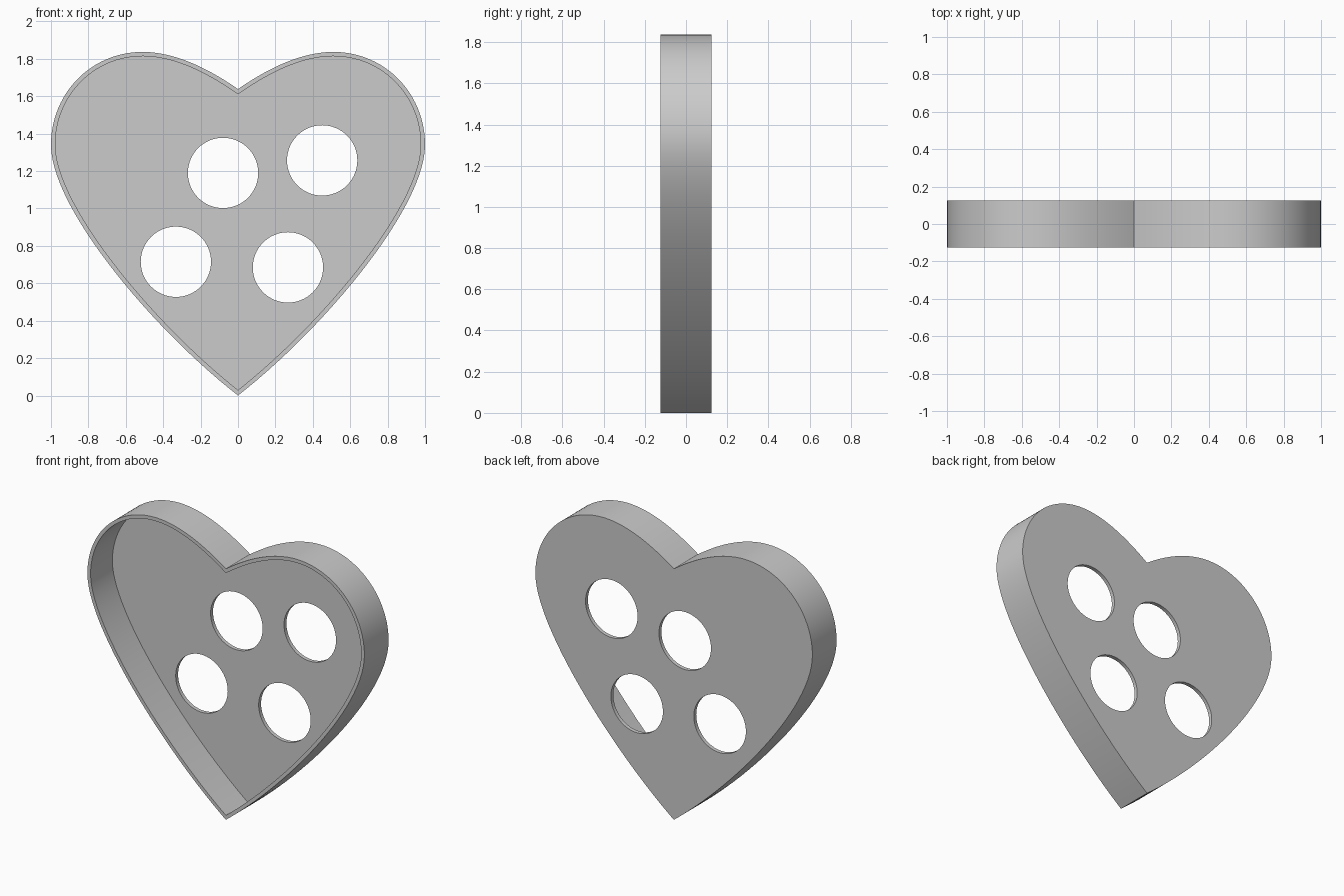
import bpy, bmesh, math
from mathutils import Vector
from mathutils.geometry import interpolate_bezier

cube = bpy.data.objects.get("Cube")
if cube:
    bpy.data.objects.remove(cube, do_unlink=True)

FRONT, FLOOR, BACK = -0.125, 0.1, 0.125
WALL, HOLE_RADIUS = 0.023, 0.188
HOLES = [(-0.08, 1.19), (0.45, 1.257), (-0.332, 0.715), (0.267, 0.685)]


def heart_outline():
    """Closed clockwise outline: right half from notch to tip, then mirrored."""
    segments = [
        ((0, 1.638), (0.16, 1.75), (0.34, 1.837), (0.51, 1.837)),
        ((0.51, 1.837), (0.785, 1.837), (1, 1.615), (1, 1.34)),
        ((1, 1.34), (1, 1.0), (0.45, 0.35), (0, 0)),
    ]
    half = []
    for seg in segments:
        pts = interpolate_bezier(*[Vector(p) for p in seg], 28)
        half += [p.to_2d() for p in pts[:-1]]
    tip = Vector((0, 0))
    return half + [tip] + [Vector((-p.x, p.y)) for p in reversed(half[1:])]


def inset(points, distance):
    """Move a clockwise outline inward by an even distance, with mitred corners."""
    result = []
    for i, p in enumerate(points):
        a = (p - points[i - 1]).normalized()
        b = (points[(i + 1) % len(points)] - p).normalized()
        n1, n2 = Vector((a.y, -a.x)), Vector((b.y, -b.x))
        result.append(p + (n1 + n2) * distance / (1 + n1.dot(n2)))
    return result


def circle(center, radius, count=64):
    angles = [2 * math.pi * i / count for i in range(count)]
    return [Vector((center[0] + radius * math.cos(a), center[1] + radius * math.sin(a)))
            for a in angles]


bm = bmesh.new()


def loop(points, y):
    verts = [bm.verts.new((p.x, y, p.y)) for p in points]
    edges = [bm.edges.new((v, verts[i - 1])) for i, v in enumerate(verts)]
    return verts, edges


def bridge(a, b):
    for i in range(len(a[0])):
        bm.faces.new((a[0][i - 1], a[0][i], b[0][i], b[0][i - 1]))


def fill(loops, direction):
    edges = [e for lp in loops for e in lp[1]]
    bmesh.ops.triangle_fill(bm, use_beauty=True, edges=edges, normal=direction)


outer = heart_outline()
inner = inset(outer, WALL)
back, rim_outer = loop(outer, BACK), loop(outer, FRONT)
rim_inner, floor = loop(inner, FRONT), loop(inner, FLOOR)
hole_front = [loop(circle(c, HOLE_RADIUS), FLOOR) for c in HOLES]
hole_back = [loop(circle(c, HOLE_RADIUS), BACK) for c in HOLES]

# Pierced floor and back
fill([floor] + hole_front, (0, -1, 0))
fill([back] + hole_back, (0, 1, 0))
# Outer wall, rim, inner wall
bridge(back, rim_outer)
bridge(rim_outer, rim_inner)
bridge(rim_inner, floor)
# Hole walls
for a, b in zip(hole_front, hole_back):
    bridge(a, b)
bmesh.ops.recalc_face_normals(bm, faces=bm.faces[:])

mesh = bpy.data.meshes.new("heart_tray")
bm.to_mesh(mesh)
bm.free()
tray = bpy.data.objects.new("heart_tray", mesh)
bpy.context.collection.objects.link(tray)

# Plain grey
grey = bpy.data.materials.new("light_grey")
grey.use_nodes = True
color = (0.6, 0.6, 0.6, 1)
grey.diffuse_color = color
for node in grey.node_tree.nodes:
    if node.type == 'BSDF_PRINCIPLED':
        node.inputs["Base Color"].default_value = color
mesh.materials.append(grey)

bpy.ops.object.select_all(action='DESELECT')
tray.select_set(True)
bpy.context.view_layer.objects.active = tray
bpy.ops.object.shade_smooth_by_angle(angle=math.radians(30))
